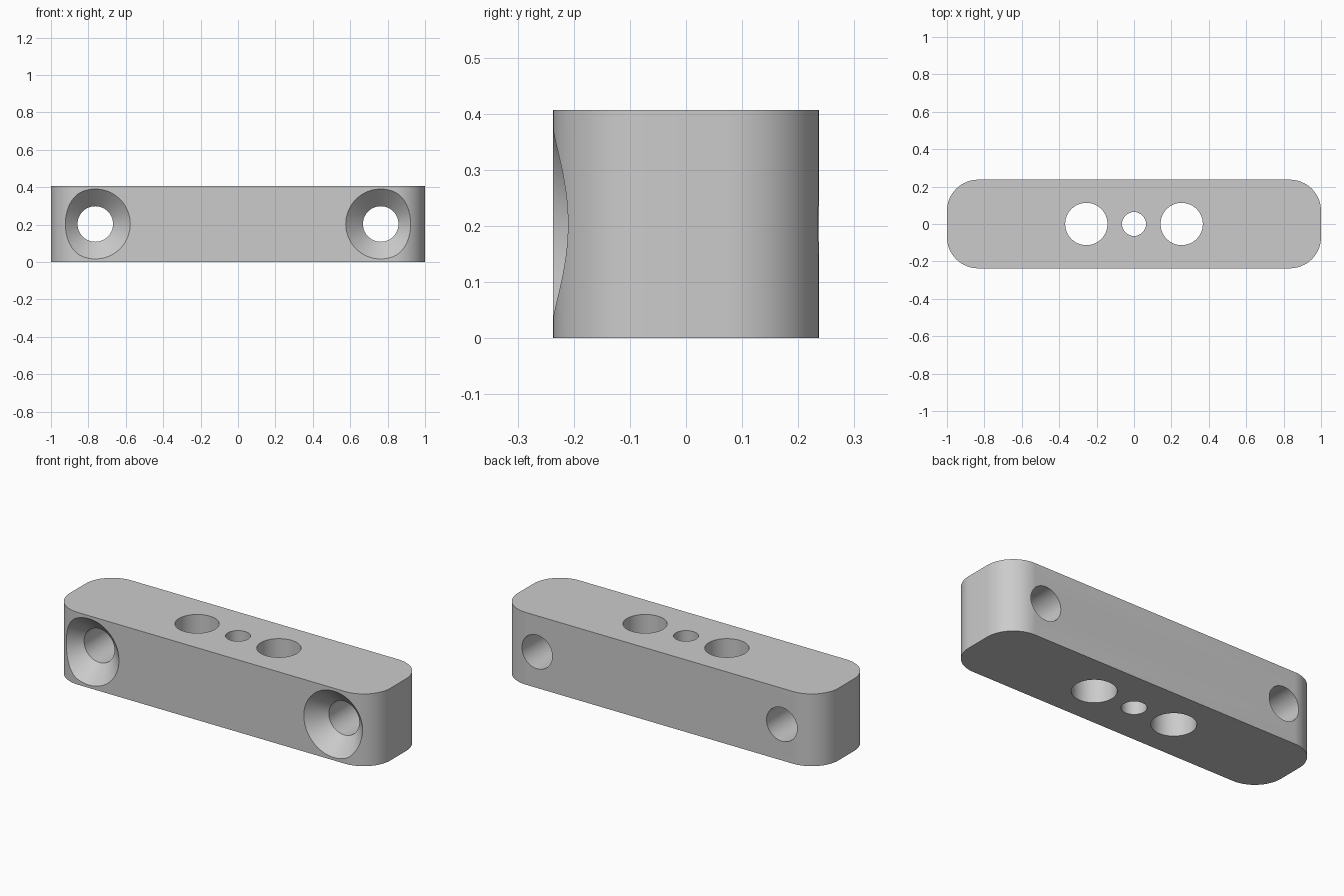
import bpy
import bmesh
from math import cos, sin, pi, radians
from mathutils import Matrix

if "Cube" in bpy.data.objects:
    bpy.data.objects.remove(bpy.data.objects["Cube"])

HALF_L, HALF_D, HEIGHT, CORNER = 1.0, 0.237, 0.407, 0.167

grey = bpy.data.materials.new("plain grey")
grey.use_nodes = True
grey.diffuse_color = (0.6, 0.6, 0.6, 1)
grey.node_tree.nodes["Principled BSDF"].inputs["Base Color"].default_value = (0.6, 0.6, 0.6, 1)


def make_object(name, bm):
    bmesh.ops.recalc_face_normals(bm, faces=bm.faces)
    mesh = bpy.data.meshes.new(name)
    bm.to_mesh(mesh)
    bm.free()
    mesh.materials.append(grey)
    obj = bpy.data.objects.new(name, mesh)
    bpy.context.collection.objects.link(obj)
    return obj


def lathe(name, profile, matrix, sides=64):
    """Closed solid from (radius, height) rings around its local z axis."""
    bm = bmesh.new()
    rings = [[bm.verts.new((r * cos(2 * pi * i / sides), r * sin(2 * pi * i / sides), h))
              for i in range(sides)] for r, h in profile]
    for low, high in zip(rings, rings[1:]):
        for i in range(sides):
            j = (i + 1) % sides
            bm.faces.new((low[i], low[j], high[j], high[i]))
    bm.faces.new(rings[0])
    bm.faces.new(rings[-1])
    bm.transform(matrix)
    return make_object(name, bm)


# Bar: rounded rectangle extruded upward
bm = bmesh.new()
outline = []
steps = 16
for quarter, (sx, sy) in enumerate([(1, 1), (-1, 1), (-1, -1), (1, -1)]):
    for i in range(steps + 1):
        a = (quarter + i / steps) * pi / 2
        outline.append(bm.verts.new((sx * (HALF_L - CORNER) + CORNER * cos(a),
                                     sy * (HALF_D - CORNER) + CORNER * sin(a), 0)))
base = bm.faces.new(outline)
top = bmesh.ops.extrude_face_region(bm, geom=[base])
bmesh.ops.translate(bm, vec=(0, 0, HEIGHT),
                    verts=[v for v in top["geom"] if isinstance(v, bmesh.types.BMVert)])
bar = make_object("mounting_bar", bm)

# Vertical through holes
cutters = []
for x, r in [(-0.255, 0.113), (0, 0.064), (0.255, 0.113)]:
    cutters.append(lathe("vertical_hole_cutter", [(r, -0.1), (r, HEIGHT + 0.1)],
                         Matrix.Translation((x, 0, 0))))

# Countersunk screw holes, wide at the front
R_HOLE, R_SINK, EXTRA = 0.095, 0.187, 0.05
for side in (-1, 1):
    place = Matrix.Translation((side * 0.763, 0, HEIGHT / 2)) @ Matrix.Rotation(radians(90), 4, "X")
    cutters.append(lathe("screw_hole_cutter",
                         [(R_HOLE, -HALF_D - EXTRA),
                          (R_HOLE, HALF_D - (R_SINK - R_HOLE)),
                          (R_SINK + EXTRA, HALF_D + EXTRA)], place))

# Cut all holes, then bake the result
for cutter in cutters:
    cutter.hide_render = True
    mod = bar.modifiers.new("hole", "BOOLEAN")
    mod.operation = "DIFFERENCE"
    mod.solver = "EXACT"
    mod.object = cutter
bpy.context.view_layer.update()
evaluated = bar.evaluated_get(bpy.context.evaluated_depsgraph_get())
baked = bpy.data.meshes.new_from_object(evaluated)
bar.modifiers.clear()
bar.data = baked
for cutter in cutters:
    bpy.data.objects.remove(cutter)

# Smooth the curved walls, keep the rims sharp
bpy.ops.object.select_all(action="DESELECT")
bar.select_set(True)
bpy.context.view_layer.objects.active = bar
bpy.ops.object.shade_smooth_by_angle(angle=radians(25))
